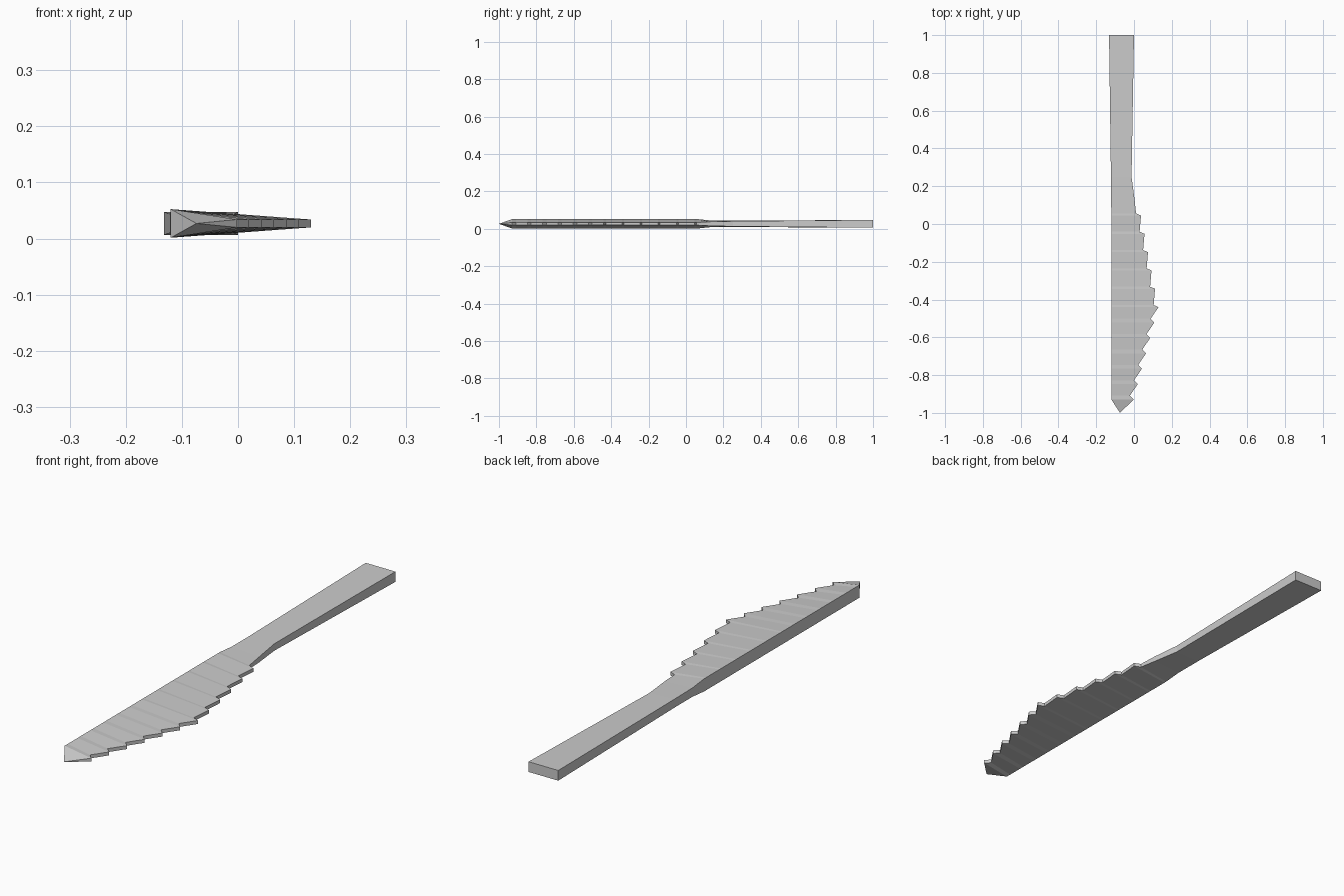
import bpy
import bmesh

cube = bpy.data.objects.get("Cube")
if cube:
    bpy.data.objects.remove(cube, do_unlink=True)

MID = 0.027       # height of the central plane
SPINE_X = -0.12
SPINE = 0.0255    # half thickness of the blade at its spine
EDGE = 0.007      # half thickness at the cutting edge

# Cross-sections: y, spine x, edge x, spine half thickness, edge half thickness
sections = [
    (1.0, -0.132, 0.0, 0.0205, 0.0205),
    (0.25, -0.122, -0.013, 0.017, 0.014),
    (0.13, -0.121, 0.003, 0.018, 0.011),
]


def blade_section(x, y):
    sections.append((y, SPINE_X, x, SPINE, EDGE))


# Teeth widening away from the handle
for i in range(6):
    x, y = 0.037 + 0.0186 * i, 0.045 - 0.097 * i
    blade_section(x - 0.026, y + 0.011)
    blade_section(x, y)

# Teeth narrowing towards the point
for i in range(1, 7):
    x, y = 0.13 - 0.022 * i, -0.44 - 0.0815 * i
    blade_section(x - 0.02, y + 0.02)
    blade_section(x, y)

# Skin the sections into one body and close both ends
bm = bmesh.new()
rings = []
for y, xs, xe, hs, he in sections:
    corners = ((xs, MID - hs), (xe, MID - he), (xe, MID + he), (xs, MID + hs))
    rings.append([bm.verts.new((x, y, z)) for x, z in corners])
for a, b in zip(rings, rings[1:]):
    for k in range(4):
        n = (k + 1) % 4
        bm.faces.new((a[k], a[n], b[n], b[k]))
bm.faces.new(rings[0])
point = bm.verts.new((-0.074, -1.0, MID))
for k in range(4):
    bm.faces.new((rings[-1][k], rings[-1][(k + 1) % 4], point))
bmesh.ops.recalc_face_normals(bm, faces=bm.faces)

mesh = bpy.data.meshes.new("serrated_knife")
bm.to_mesh(mesh)
bm.free()
knife = bpy.data.objects.new("serrated_knife", mesh)
bpy.context.collection.objects.link(knife)

# Plain grey surface
grey = bpy.data.materials.new("light_grey")
grey.use_nodes = True
colour = (0.6, 0.6, 0.6, 1.0)
grey.diffuse_color = colour
grey.node_tree.nodes["Principled BSDF"].inputs["Base Color"].default_value = colour
mesh.materials.append(grey)
